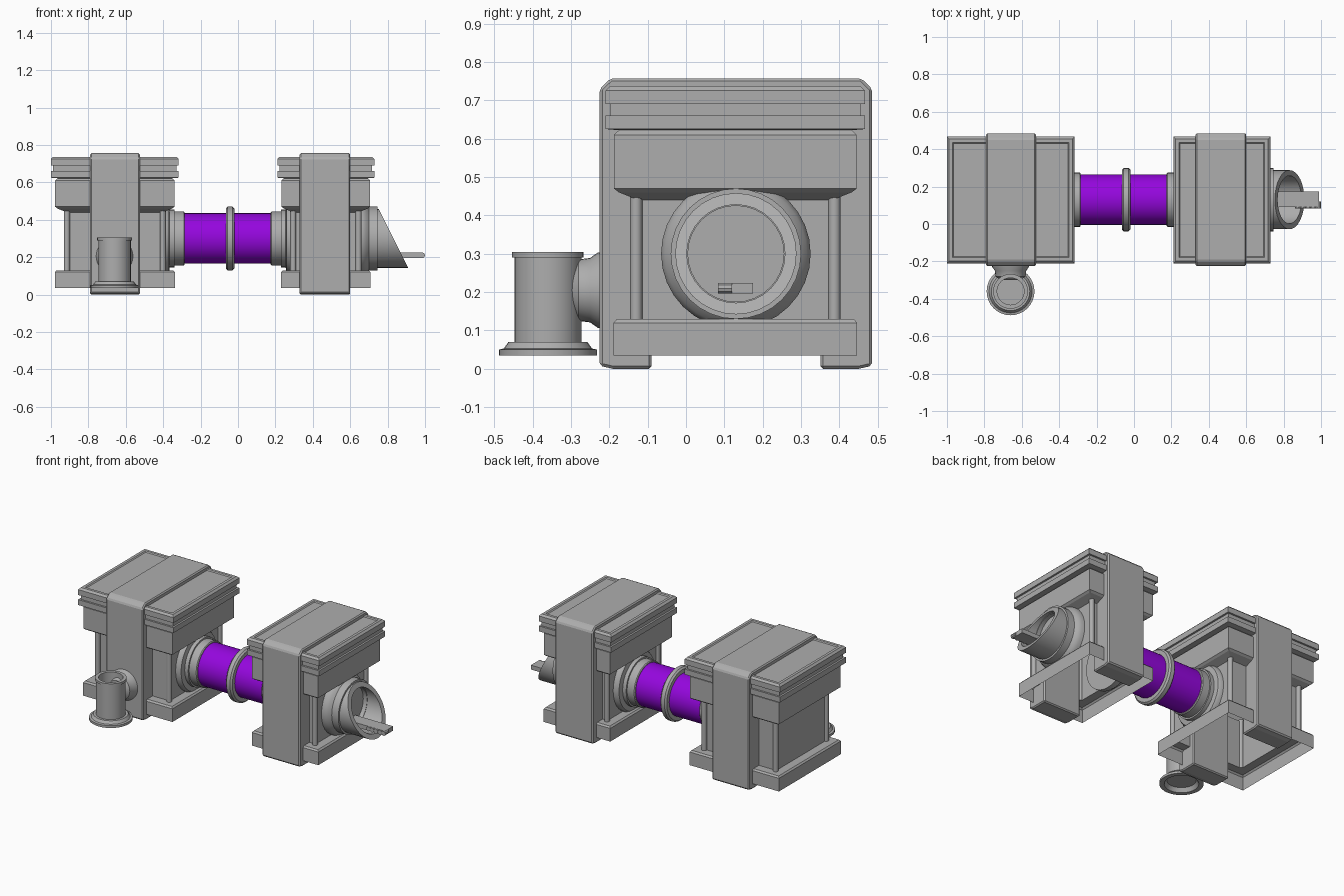
import bpy, bmesh, math
from mathutils import Vector, Matrix

cube = bpy.data.objects.get("Cube")
if cube:
    bpy.data.objects.remove(cube)


def material(name, rgb):
    m = bpy.data.materials.new(name)
    m.use_nodes = True
    m.diffuse_color = (*rgb, 1)
    m.node_tree.nodes["Principled BSDF"].inputs["Base Color"].default_value = (*rgb, 1)
    return m


GREY = material("machine grey", (0.42, 0.42, 0.42))
PURPLE = material("tube purple", (0.30, 0.002, 0.73))
CY, CZ = 0.13, 0.30          # axis of the connecting pipe
X = (1, 0, 0)


def finish(name, bm, mat=GREY, smooth=False, bevel=0):
    bmesh.ops.recalc_face_normals(bm, faces=bm.faces)
    me = bpy.data.meshes.new(name)
    bm.to_mesh(me)
    bm.free()
    ob = bpy.data.objects.new(name, me)
    bpy.context.collection.objects.link(ob)
    me.materials.append(mat)
    if bevel:
        mod = ob.modifiers.new("bevel", 'BEVEL')
        mod.width, mod.segments = bevel, 1
    if smooth:
        bpy.ops.object.select_all(action='DESELECT')
        ob.select_set(True)
        bpy.context.view_layer.objects.active = ob
        bpy.ops.object.shade_smooth_by_angle(angle=math.radians(35))
    return ob


def skin(bm, rings, ends="capped"):
    """Bridge successive vertex rings; ends are capped, joined or open at the start."""
    rings = [[bm.verts.new(p) for p in r] for r in rings]
    pairs = list(zip(rings, rings[1:]))
    if ends == "joined":
        pairs.append((rings[-1], rings[0]))
    for a, b in pairs:
        for i in range(len(a)):
            j = (i + 1) % len(a)
            bm.faces.new((a[i], a[j], b[j], b[i]))
    if ends == "capped":
        bm.faces.new(rings[0])
    if ends != "joined":
        bm.faces.new(rings[-1])


def rectangle(x0, x1, y0, y1, z):
    return [(x0, y0, z), (x1, y0, z), (x1, y1, z), (x0, y1, z)]


def lathe(name, profile, origin, axis, mat=GREY, sides=32, ends="capped"):
    """Turn (distance along axis, radius) points about an axis."""
    bm = bmesh.new()
    rot = Vector((0, 0, 1)).rotation_difference(Vector(axis)).to_matrix().to_4x4()
    m = Matrix.Translation(origin) @ rot
    ang = [2 * math.pi * i / sides for i in range(sides)]
    skin(bm, [[m @ Vector((r * math.cos(a), r * math.sin(a), t)) for a in ang]
              for t, r in profile], ends)
    return finish(name, bm, mat, smooth=True)


# Housing: height and inset pairs from the open foot to the lid
HOUSING = [(0.035, 0.021), (0.12, 0.021), (0.13, 0.03), (0.13, 0.085), (0.44, 0.085),
           (0.46, 0.035), (0.47, 0.022), (0.61, 0.022), (0.622, 0.035),
           (0.625, 0), (0.66, 0), (0.66, 0.012), (0.69, 0.012), (0.69, 0),
           (0.725, 0), (0.737, 0.012), (0.737, 0.03), (0.731, 0.036)]
# Half of the band outline (distance from the middle, height), from inside to outside
BAND = [(0.22, 0.62), (0.22, 0), (0.32, 0), (0.355, 0.008), (0.355, 0.73), (0.327, 0.757)]
Y0, Y1 = -0.21, 0.467


def housing(side, x0, x1, bx0, bx1):
    bm = bmesh.new()
    skin(bm, [rectangle(x0 + d, x1 - d, Y0 + d, Y1 - d, z) for z, d in HOUSING], "open")
    finish(side + "_housing", bm)
    # Corner posts
    for i, x in enumerate((x0 + 0.085, x1 - 0.085)):
        for j, y in enumerate((Y0 + 0.08, Y1 - 0.08)):
            lathe(f"{side}_post_{i}{j}", [(0.13, 0.016), (0.45, 0.016)],
                  (x, y, 0), (0, 0, 1), sides=12)
    # Band arching over the housing on two legs
    outline = BAND + [(-y, z) for y, z in reversed(BAND)]
    bm = bmesh.new()
    skin(bm, [[(x, CY + y, z) for y, z in outline] for x in (bx0, bx1)])
    finish(side + "_band", bm, bevel=0.007)


housing("right", -1.0, -0.317, -0.79, -0.525)
housing("left", 0.21, 0.729, 0.33, 0.60)

# Connecting tube with its collars
lathe("tube", [(-0.30, 0.135), (0.19, 0.135)], (0, CY, CZ), X, PURPLE)
lathe("tube_middle_ring", [(-0.065, 0.13), (-0.065, 0.16), (-0.055, 0.17), (-0.03, 0.17),
                           (-0.02, 0.16), (-0.02, 0.13)], (0, CY, CZ), X)
COLLAR = [(-0.01, 0.195), (0.02, 0.195), (0.035, 0.185), (0.04, 0.155), (0.065, 0.155),
          (0.065, 0.145), (0.115, 0.145), (0.12, 0.14)]
lathe("right_collar", COLLAR, (-0.405, CY, CZ), X)
lathe("left_collar", COLLAR, (0.295, CY, CZ), (-1, 0, 0))

# Spout: flange, then a hollow tube sheared by a slanting cut
lathe("spout_flange", [(0.63, 0.195), (0.665, 0.195), (0.685, 0.185), (0.70, 0.17),
                       (0.747, 0.17), (0.747, 0.125), (0.72, 0.125)], (0, CY, CZ), X)
spout = lathe("spout", [(0.70, 0.158), (0.95, 0.158), (0.95, 0.128), (0.70, 0.128)],
              (0, CY, CZ), X, ends="joined")
for v in spout.data.vertices:
    if v.co.x > 0.9:
        v.co.x = 0.832 - 0.5 * (v.co.z - CZ)

# Tongue in the spout, with rollers along it
bm = bmesh.new()
skin(bm, [rectangle(0.71, 0.99, 0.09, 0.175, z) for z in (0.196, 0.224)])
finish("tongue", bm)
for i in range(5):
    lathe(f"tongue_roller_{i}", [(0.083, 0.0145), (0.12, 0.0145)],
          (0.875 + i * 0.0275, 0, 0.21), (0, 1, 0), sides=10)

# Front outlet: upright pot, recessed underneath, and its neck
lathe("outlet_pot", [(0.06, 0.085), (0.035, 0.1), (0.035, 0.128), (0.05, 0.128), (0.053, 0.115),
                     (0.07, 0.103), (0.07, 0.087), (0.29, 0.087), (0.29, 0.093), (0.305, 0.093),
                     (0.305, 0.072), (0.1, 0.072)], (-0.66, -0.36, 0), (0, 0, 1))
lathe("outlet_neck", [(0.21, 0.1), (0.23, 0.098), (0.25, 0.084), (0.28, 0.08), (0.3, 0.055)],
      (-0.66, 0, 0.205), (0, -1, 0))
